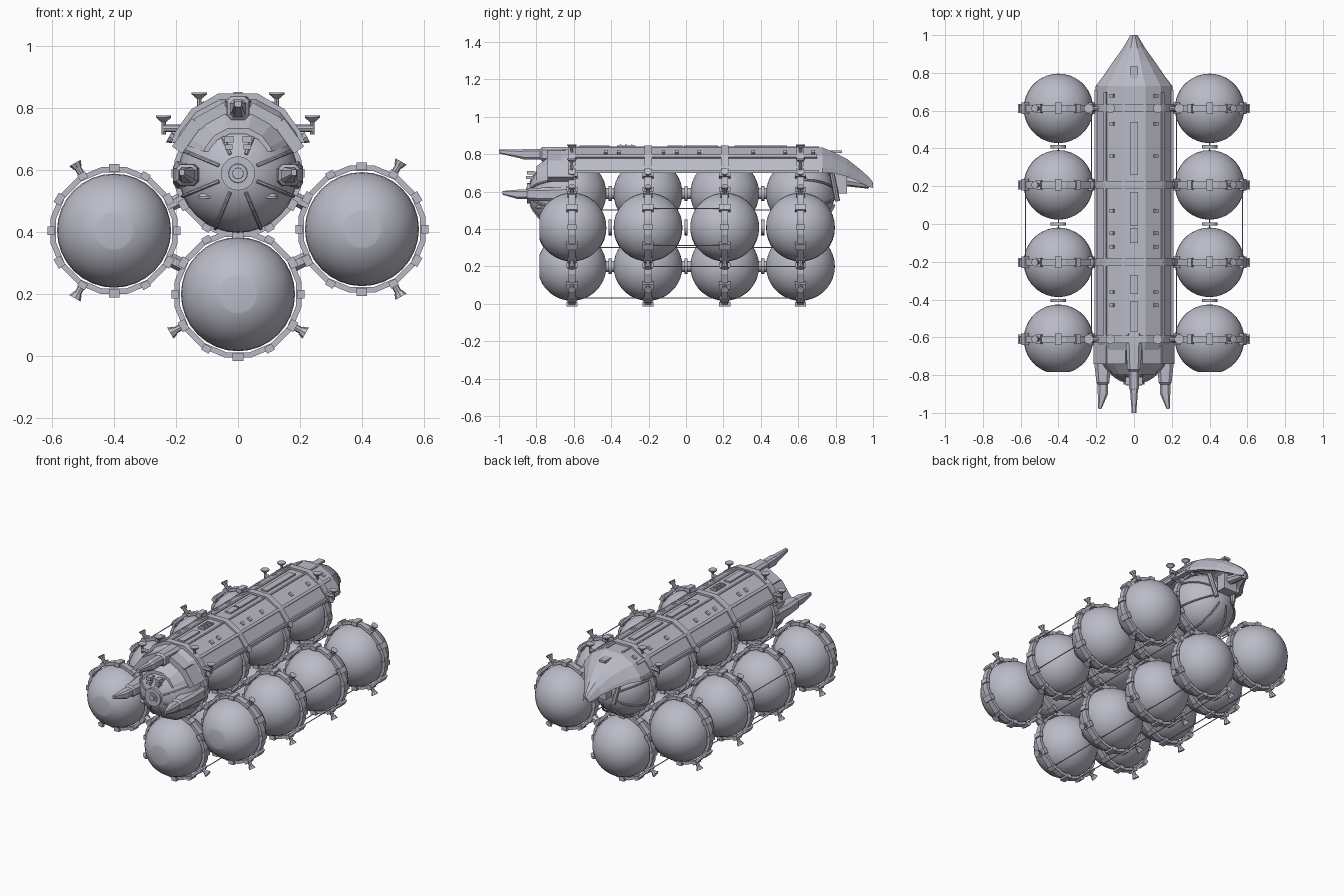
import bpy, bmesh, math
from mathutils import Vector, Matrix

cube = bpy.data.objects.get("Cube")
if cube:
    bpy.data.objects.remove(cube)

mat = bpy.data.materials.new("lavender grey paint")
mat.use_nodes = True
COLOUR = (0.5, 0.5, 0.58, 1)
mat.diffuse_color = COLOUR
mat.node_tree.nodes["Principled BSDF"].inputs["Base Color"].default_value = COLOUR


def finish(name, bm, smooth=False):
    bmesh.ops.recalc_face_normals(bm, faces=bm.faces)
    mesh = bpy.data.meshes.new(name)
    bm.to_mesh(mesh)
    bm.free()
    mesh.materials.append(mat)
    if smooth:
        mesh.shade_smooth()
        mesh.set_sharp_from_angle(angle=math.radians(30))
    ob = bpy.data.objects.new(name, mesh)
    bpy.context.collection.objects.link(ob)
    return ob


def loft(bm, sections):
    rows = [[bm.verts.new(p) for p in s] for s in sections]
    n = len(rows[0])
    for a, b in zip(rows, rows[1:]):
        for i in range(n):
            j = (i + 1) % n
            bm.faces.new((a[i], a[j], b[j], b[i]))
    bm.faces.new(rows[0])
    bm.faces.new(rows[-1])


def rod(bm, a, b, r1, r2=None, sides=8):
    a, b = Vector(a), Vector(b)
    d = b - a
    m = Matrix.Translation((a + b) / 2) @ d.to_track_quat('Z', 'Y').to_matrix().to_4x4()
    bmesh.ops.create_cone(bm, cap_ends=True, segments=sides, radius1=r1,
                          radius2=r1 if r2 is None else r2, depth=d.length, matrix=m)


def box(bm, at, size, roll=0):
    m = Matrix.Translation(at) @ Matrix.Rotation(roll, 4, 'Y') @ Matrix.Diagonal((*size, 1))
    bmesh.ops.create_cube(bm, size=1, matrix=m)


def polar(c, angle, r, y=0):
    t = math.radians(angle)
    return Vector((c[0] + r * math.cos(t), y, c[1] + r * math.sin(t)))


STATIONS = (-0.61, -0.203, 0.207, 0.612)
GAPS = (-0.405, 0.0, 0.41)
COLUMNS = {"left": (0.4, 0.41), "right": (-0.4, 0.405), "lower": (0, 0.2), "upper": (0, 0.59)}
NUBS = {"left": (60, -60), "right": (120, 240), "lower": (210, -30), "upper": (28, 152)}
R = 0.184

# spherical tanks, flattened at the foremost end
for side, c in COLUMNS.items():
    for k, y in enumerate(STATIONS):
        bm = bmesh.new()
        bmesh.ops.create_uvsphere(bm, u_segments=32, v_segments=18, radius=R,
                                  matrix=Matrix.Rotation(math.pi / 2, 4, 'X'))
        if k == 0 and side != "upper":
            cut = bmesh.ops.bisect_plane(bm, geom=bm.verts[:] + bm.edges[:] + bm.faces[:],
                                         plane_co=(0, -0.174, 0), plane_no=(0, -1, 0), clear_outer=True)
            edges = [e for e in cut["geom_cut"] if isinstance(e, bmesh.types.BMEdge)]
            bmesh.ops.contextual_create(bm, geom=edges)
        bmesh.ops.translate(bm, verts=bm.verts, vec=(c[0], y, c[1]))
        finish(f"{side}_tank_{k + 1}", bm, True)

# tank hoops with clamps and mooring nubs
for side, c in COLUMNS.items():
    bm = bmesh.new()
    for y in STATIONS:
        prof = ((0.191, -0.018), (0.209, -0.018), (0.209, 0.018), (0.191, 0.018))
        rows = [[bm.verts.new(polar(c, a * 22.5 + 11.25, r, y + d)) for r, d in prof] for a in range(16)]
        for i in range(16):
            a, b = rows[i], rows[(i + 1) % 16]
            for j in range(4):
                q = (j + 1) % 4
                bm.faces.new((a[j], a[q], b[q], b[j]))
        for a in range(30, 390, 60):
            box(bm, polar(c, a, 0.203, y), (0.025, 0.06, 0.034), -math.radians(a))
            box(bm, polar(c, a + 30, 0.203, y), (0.022, 0.048, 0.028), -math.radians(a + 30))
        for a in NUBS[side]:
            rod(bm, polar(c, a, 0.2, y), polar(c, a, 0.238, y), 0.011)
            rod(bm, polar(c, a, 0.234, y), polar(c, a, 0.252, y), 0.014, 0.021)
    finish(f"{side}_hoops", bm)

# links between neighbouring columns
bm = bmesh.new()
for y in STATIONS:
    for a, b in (("left", "lower"), ("left", "upper"), ("right", "lower"), ("right", "upper")):
        p = Vector((COLUMNS[a][0], y, COLUMNS[a][1]))
        q = Vector((COLUMNS[b][0], y, COLUMNS[b][1]))
        rod(bm, p.lerp(q, 0.44), p.lerp(q, 0.56), 0.022, sides=6)
finish("column_links", bm)

# couplings between tanks in each column
bm = bmesh.new()
for side, (x, z) in COLUMNS.items():
    for y in GAPS:
        rod(bm, (x, y - 0.009, z), (x, y + 0.009, z), 0.041, sides=20)
        if x == 0:
            rod(bm, (x, y - 0.045, z), (x, y + 0.045, z), 0.03, sides=16)
finish("tank_couplings", bm, True)

# thin tie rods running along the columns
bm = bmesh.new()
for s in (-1, 1):
    for x, z, i, j in ((0.575, 0.31, 1, 2), (0.575, 0.51, 1, 2), (0.225, 0.5, 0, 1), (0.225, 0.5, 2, 3),
                       (0.1, 0.03, 0, 3), (0.19, 0.3, 0, 3), (0.4, 0.2, 1, 3)):
        rod(bm, (s * x, STATIONS[i], z), (s * x, STATIONS[j], z), 0.003, sides=5)
finish("tie_rods", bm)

# arched spine hull ending in a drooping nose
ARCH = ((1, 0), (0.95, 0.2), (0.7, 0.68), (0.3, 1), (-0.3, 1), (-0.7, 0.68), (-0.95, 0.2), (-1, 0))


def arch_section(y, w, top, low, wall=0.86, grow=0):
    h = top - low
    outer = [Vector((x * (w + grow), y, low + z * (h + grow))) for x, z in ARCH]
    inner = [Vector((x * w * wall, y, low + z * h * 0.75)) for x, z in reversed(ARCH)]
    return outer + inner


bm = bmesh.new()
HULL = ((-0.80, 0.11, 0.735, 0.66), (-0.72, 0.165, 0.795, 0.68), (-0.61, 0.203, 0.835, 0.70),
        (0.73, 0.203, 0.835, 0.70), (0.78, 0.165, 0.815, 0.70), (0.86, 0.11, 0.775, 0.68),
        (0.93, 0.06, 0.72, 0.65), (0.975, 0.033, 0.68, 0.625), (1.0, 0.018, 0.65, 0.62))
loft(bm, [arch_section(*s) for s in HULL])
finish("spine_hull", bm)

# hull bands over each hoop station, and side skirts
bm = bmesh.new()
for y in STATIONS:
    loft(bm, [arch_section(y + d, 0.203, 0.835, 0.69, grow=0.012) for d in (-0.02, 0.02)])
finish("hull_bands", bm)
bm = bmesh.new()
for s in (-1, 1):
    box(bm, (s * 0.198, 0.05, 0.707), (0.022, 1.32, 0.018))
    box(bm, (s * 0.15, 0.05, 0.787), (0.018, 1.3, 0.012), s * 0.75)
    box(bm, (s * 0.055, 0.05, 0.836), (0.012, 1.32, 0.008))
finish("hull_stringers", bm)

# top hatches and small fittings
bm = bmesh.new()
for y, length in ((0.8, 0.07), (0.4, 0.28), (0.08, 0.18), (-0.06, 0.08), (-0.32, 0.1), (-0.49, 0.16)):
    box(bm, (0, y, 0.812 if y > 0.75 else 0.838), (0.042, length, 0.014))
for y in (0.68, 0.53, 0.36, 0.07, -0.05, -0.12, -0.36, -0.43):
    for s in (-1, 1):
        box(bm, (s * 0.115, y, 0.808), (0.025, 0.018, 0.018), s * 0.65)
for y in (-0.29, -0.32, -0.35):
    box(bm, (0, y, 0.846), (0.03, 0.01, 0.012))
finish("hull_fittings", bm)

# mushroom sensors on posts
bm = bmesh.new()
for s in (-1, 1):
    spots = [(0.125, 0.845, y, 0.79) for y in (STATIONS[0], STATIONS[3])]
    spots += [(0.24, 0.77, y, 0.715) for y in (STATIONS[0], STATIONS[3])]
    spots.append((0.105, 0.515, -0.78, 0.57))
    for x, z, y, foot in spots:
        up = 1 if z > foot else -1
        rod(bm, (s * x, y, foot), (s * x, y, z), 0.007)
        rod(bm, (s * x, y, z - up * 0.014), (s * x, y, z), 0.009, 0.025, 14)
        rod(bm, (s * x, y, z), (s * x, y, z + up * 0.006), 0.025, sides=14)
        if x > 0.2:
            rod(bm, (s * x, y, 0.735), (s * 0.16, y, 0.735), 0.012)
finish("mushroom_sensors", bm)

# command cabin with ribs and a round front port
bm = bmesh.new()
bmesh.ops.create_uvsphere(bm, u_segments=32, v_segments=18, radius=0.192,
                          matrix=Matrix.Translation((0, -0.65, 0.59)) @ Matrix.Rotation(math.pi / 2, 4, 'X'))
finish("command_cabin", bm, True)
bm = bmesh.new()
for a, b, n in ((0.055, 0.055, 20), (0.04, 0.03, 16), (0.022, 0.018, 12)):
    front = -0.85 - (0.055 - a) * 0.4
    rod(bm, (0, -0.8, 0.59), (0, front, 0.59), a, b, n)
finish("cabin_port", bm)
for name, cy, way in (("cabin_ribs", -0.65, -1), ("stern_tank_ribs", 0.612, 1)):
    bm = bmesh.new()
    for a in range(0, 360, 45):
        pts = [polar((0, 0.59), a + 22.5, 0.193 * math.cos(t), cy + way * 0.193 * math.sin(t))
               for t in [math.radians(10 * k) for k in range(8)]]
        for p, q in zip(pts, pts[1:]):
            rod(bm, p, q, 0.006, sides=6)
    finish(name, bm)

# brow plates flaring from the hull around the cabin
bm = bmesh.new()
for s in (-1, 1):
    for x, z, roll, w in ((0.085, 0.775, 0.5, 0.11), (0.165, 0.71, 0.95, 0.11)):
        box(bm, (s * x, -0.67, z), (w, 0.14, 0.04), s * roll)
    box(bm, (s * 0.03, -0.83, 0.7), (0.03, 0.04, 0.02))
    box(bm, (s * 0.03, -0.835, 0.675), (0.025, 0.04, 0.015))
finish("brow_plates", bm)


# three forward prongs with stepped, pointed tips
def prong(name, x, z, steps):
    bm = bmesh.new()
    corners = ((-1, -0.6), (-0.6, -1), (0.6, -1), (1, -0.6), (1, 0.6), (0.6, 1), (-0.6, 1), (-1, 0.6))
    loft(bm, [[Vector((x + dx + a * w, y, z + dz + b * h)) for a, b in corners]
              for y, dx, dz, w, h in steps])
    finish(name, bm)


prong("upper_prong", 0, 0.8, ((-0.58, 0, 0, 0.045, 0.04), (-0.77, 0, 0, 0.036, 0.038),
                              (-0.78, 0, 0, 0.026, 0.028), (-0.87, 0, 0, 0.026, 0.028),
                              (-0.88, 0, 0, 0.021, 0.024), (-1.0, 0, 0.014, 0.012, 0.01)))
for name, s in (("left_prong", 1), ("right_prong", -1)):
    prong(name, s * 0.165, 0.585, ((-0.6, s * 0.015, 0, 0.03, 0.045), (-0.74, 0, 0, 0.045, 0.036),
                                   (-0.84, 0, 0, 0.034, 0.034), (-0.85, 0, 0, 0.027, 0.025),
                                   (-0.9, 0, 0, 0.027, 0.025), (-0.98, s * 0.016, 0.008, 0.008, 0.01)))

# stern bracket below the nose
bm = bmesh.new()
box(bm, (0, 0.83, 0.64), (0.09, 0.06, 0.1))
rod(bm, (0, 0.84, 0.66), (0, 0.98, 0.635), 0.03, 0.02)
for s in (-1, 1):
    rod(bm, (s * 0.09, 0.78, 0.7), (s * 0.06, 0.81, 0.55), 0.014)
finish("stern_bracket", bm)
